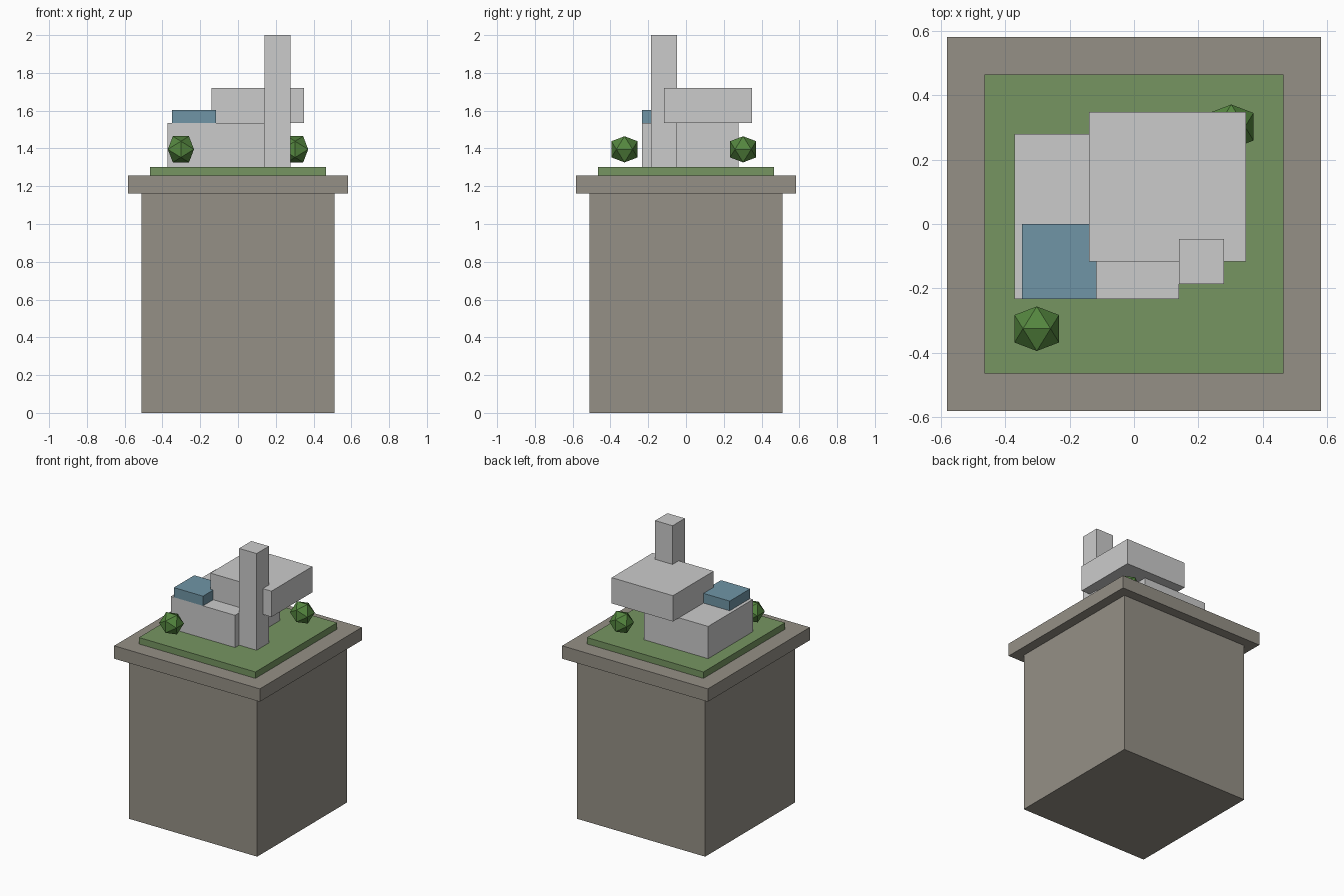
import bpy, bmesh
from mathutils import Vector

if "Cube" in bpy.data.objects:
    bpy.data.objects.remove(bpy.data.objects["Cube"])

U = 2 / 43                     # design grid unit
PHI = (1 + 5 ** 0.5) / 2


def material(name, rgb):
    m = bpy.data.materials.new(name)
    m.diffuse_color = (*rgb, 1)
    m.use_nodes = True
    m.node_tree.nodes["Principled BSDF"].inputs["Base Color"].default_value = m.diffuse_color
    return m


STONE = material("stone", (0.30, 0.28, 0.24))
GRASS = material("grass", (0.18, 0.30, 0.12))
GLASS = material("blue_glass", (0.16, 0.30, 0.38))
LEAF = material("leaf", (0.09, 0.24, 0.05))


def finish(name, bm, mat):
    bmesh.ops.recalc_face_normals(bm, faces=bm.faces)
    mesh = bpy.data.meshes.new(name)
    bm.to_mesh(mesh)
    bm.free()
    if mat:
        mesh.materials.append(mat)
    obj = bpy.data.objects.new(name, mesh)
    bpy.context.collection.objects.link(obj)
    return obj


def box(name, x, y, z, mat=None):
    """Box from (min, max) ranges in grid units."""
    bm = bmesh.new()
    bmesh.ops.create_cube(bm, size=1)
    for v in bm.verts:
        v.co = Vector([(r[0] + r[1]) / 2 + c * (r[1] - r[0])
                       for c, r in zip(v.co, (x, y, z))]) * U
    return finish(name, bm, mat)


def bush(name, centre, radius):
    """Axis-aligned icosahedron: hull of three golden rectangles."""
    bm = bmesh.new()
    k = radius / (1 + PHI ** 2) ** 0.5
    for a in (-1, 1):
        for b in (-PHI, PHI):
            for p in ((b, a, 0), (0, b, a), (a, 0, b)):
                bm.verts.new((Vector(p) * k + Vector(centre)) * U)
    bmesh.ops.convex_hull(bm, input=bm.verts)
    return finish(name, bm, LEAF)


# Pedestal, capping slab and lawn
for name, h, z, mat in (("pedestal", 11, (0, 25), STONE),
                        ("pedestal_cap", 12.5, (25, 27), STONE),
                        ("lawn", 10, (27, 28), GRASS)):
    box(name, (-h, h), (-h, h), z, mat)

# House volumes
box("lower_storey", (-8, 3), (-5, 6), (28, 33))
box("upper_storey", (-3, 7.5), (-2.5, 7.5), (33, 37))
box("chimney_tower", (3, 6), (-4, -1), (28, 43))
box("glass_room", (-7.5, -2.5), (-5, 0), (33, 34.5), GLASS)

# Bushes
bush("front_bush", (-6.5, -7, 30), 1.75)
bush("back_bush", (6.5, 6.5, 30), 1.75)
